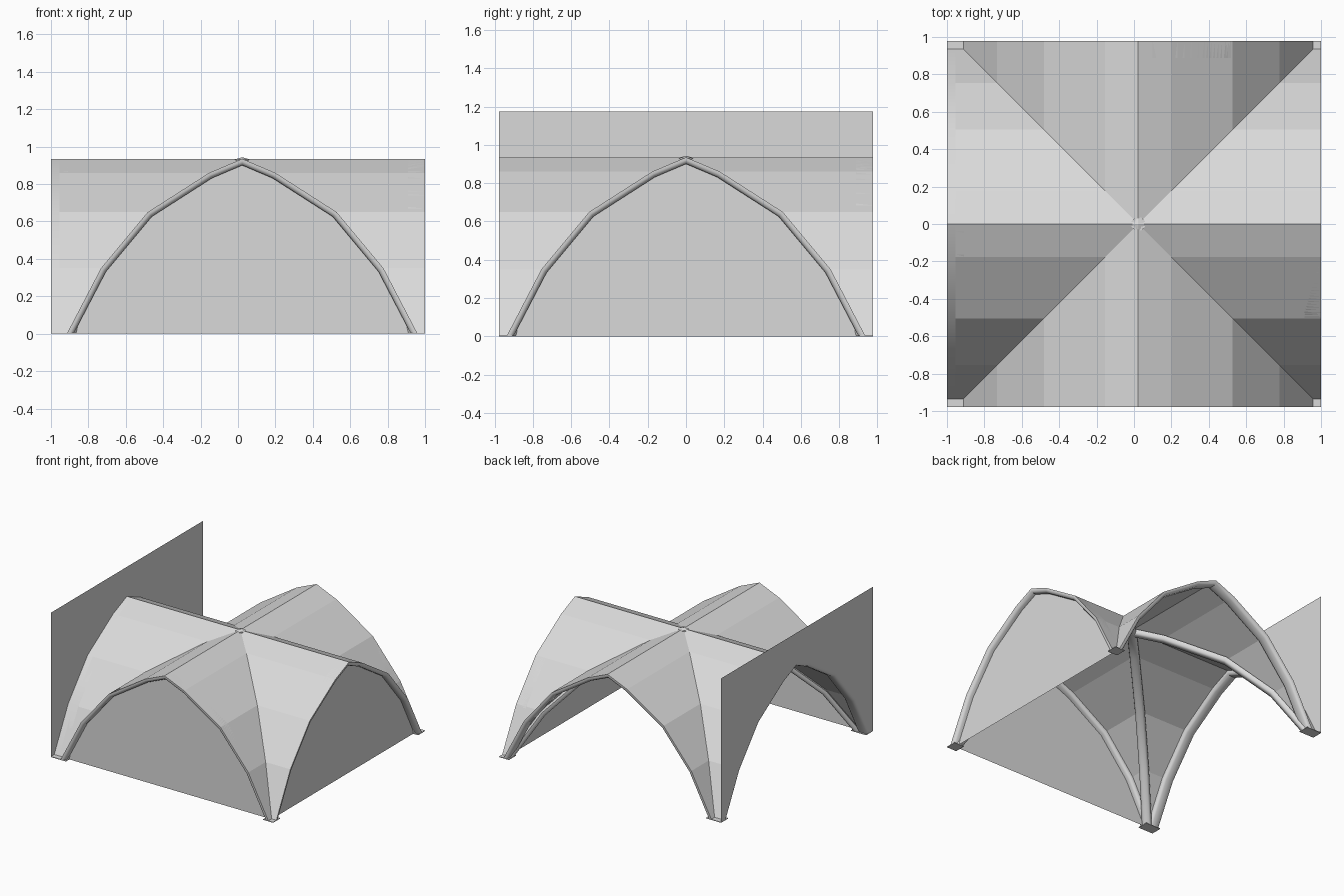
import bpy
from math import sqrt, radians
from mathutils import Vector, Matrix

cube = bpy.data.objects.get("Cube")
if cube:
    bpy.data.objects.remove(cube, do_unlink=True)

CX = 0.0225      # bay centre in x
HALF = 0.9775    # half width of the bay
WALL_TOP = 1.175
THICK = 0.032    # rib thickness
RIB = 0.045      # half depth of an edge rib

stone = bpy.data.materials.new("pale_grey_stone")
stone.use_nodes = True
GREY = (0.7, 0.7, 0.7, 1)
stone.diffuse_color = GREY
stone.node_tree.nodes["Principled BSDF"].inputs["Base Color"].default_value = GREY

# Arch profile, foot to foot
half = [(0.9375, 0), (0.755, 0.35), (0.505, 0.65), (0.177, 0.86)]
arch = [(-u, z) for u, z in half] + [(0, 0.935)] + [(u, z) for u, z in reversed(half)]
n = len(arch)


def add(name, verts, faces, turn=0):
    """Make a part in bay space, turned by quarter turns about the bay centre."""
    mesh = bpy.data.meshes.new(name)
    mesh.from_pydata([tuple(v) for v in verts], [], faces)
    mesh.transform(Matrix.Translation((CX, 0, 0)) @ Matrix.Rotation(radians(90 * turn), 4, "Z"))
    mesh.materials.append(stone)
    obj = bpy.data.objects.new(name, mesh)
    bpy.context.collection.objects.link(obj)
    return obj


def inset(path, d):
    """Move an arch inwards by d with mitred corners and level feet."""
    pts = [Vector(p) for p in path]
    normals = []
    for a, b in zip(pts, pts[1:]):
        t = (b - a).normalized()
        normals.append(Vector((t.y, -t.x)))
    out = []
    for i, p in enumerate(pts):
        if i in (0, len(pts) - 1):
            end = normals[0] if i == 0 else normals[-1]
            out.append(p + Vector((d / end.x, 0)))
        else:
            mid = normals[i - 1] + normals[i]
            out.append(p + mid * (2 * d / mid.length_squared))
    return out


def rib(name, path, section, place, turn=0):
    """Sweep a section of (depth, inset) points along an arch."""
    rows = [[place(p.x, s, p.y) for p in inset(path, d)] for s, d in section]
    m = len(section)
    verts = [v for row in rows for v in row]
    faces = []
    for j in range(m):
        k = (j + 1) % m
        faces += [(j * n + i, j * n + i + 1, k * n + i + 1, k * n + i) for i in range(n - 1)]
    faces += [tuple(j * n for j in range(m)), tuple(j * n + n - 1 for j in reversed(range(m)))]
    obj = add(name, verts, faces, turn)
    bpy.ops.object.select_all(action="DESELECT")
    obj.select_set(True)
    bpy.context.view_layer.objects.active = obj
    bpy.ops.object.shade_smooth_by_angle(angle=radians(40))


def section(w, t):
    """Flat-topped section with a rounded underside."""
    right = [(w * 0.55, t), (w * 0.85, t * 0.78), (w, t * 0.4), (w, 0)]
    return [(-s, d) for s, d in reversed(right)] + right


for turn, side in enumerate(["front", "right", "back", "left"]):
    # Vault web: strips running from the groin to the bay edge
    verts = [(u, -HALF, z) for u, z in arch] + [(u, -abs(u), z) for u, z in arch]
    add(side + "_vault_web", verts,
        [(i, i + 1, n + i + 1, n + i) for i in range(n - 1)], turn)

    # Edge rib: centred on the edge under the tall wall, inside it elsewhere
    centre = -HALF if side == "left" else RIB - HALF
    rib(side + "_edge_rib", arch, section(RIB, THICK),
        lambda u, s, z: (u, centre + s, z), turn)

    # Closed infill panels on two sides, set back to the middle of the rib
    if side in ("front", "right"):
        add(side + "_infill_panel", [(p.x, centre, p.y) for p in inset(arch, THICK * 0.9)],
            [tuple(reversed(range(n)))], turn)

# Tall thin wall with an arched opening
outline = [(-HALF, 0)] + arch + [(HALF, 0), (HALF, WALL_TOP), (-HALF, WALL_TOP)]
add("left_wall", [(u, -HALF - RIB, z) for u, z in outline],
    [tuple(range(len(outline)))], 3)

# Diagonal ribs crossing under the groins
diagonal = [(u * sqrt(2), z) for u, z in arch]
for turn, name in enumerate(["diagonal_rib_a", "diagonal_rib_b"]):
    rib(name, diagonal, section(0.036, 0.04),
        lambda u, s, z: ((u - s) / sqrt(2), (u + s) / sqrt(2), z), turn)

# Small keystone point at the crown
r = 0.037
add("keystone", [(r, 0, 0.933), (0, r, 0.933), (-r, 0, 0.933), (0, -r, 0.933), (0, 0, 0.943)],
    [(i, (i + 1) % 4, 4) for i in range(4)])

# Thin corner feet where the ribs meet
for sx, xname in ((-1, "left"), (1, "right")):
    for sy, yname in ((-1, "front"), (1, "back")):
        outer = HALF + RIB if sx < 0 else HALF
        xs = sorted((sx * 0.8875, sx * outer))
        ys = sorted((sy * 0.8875, sy * HALF))
        verts = [(x, y, z) for z in (0, 0.005) for x, y in
                 ((xs[0], ys[0]), (xs[1], ys[0]), (xs[1], ys[1]), (xs[0], ys[1]))]
        faces = [(3, 2, 1, 0), (4, 5, 6, 7)]
        faces += [(i, (i + 1) % 4, (i + 1) % 4 + 4, i + 4) for i in range(4)]
        # Names follow the model's own sides as seen from the front
        add(yname + "_" + xname + "_foot", verts, faces)
